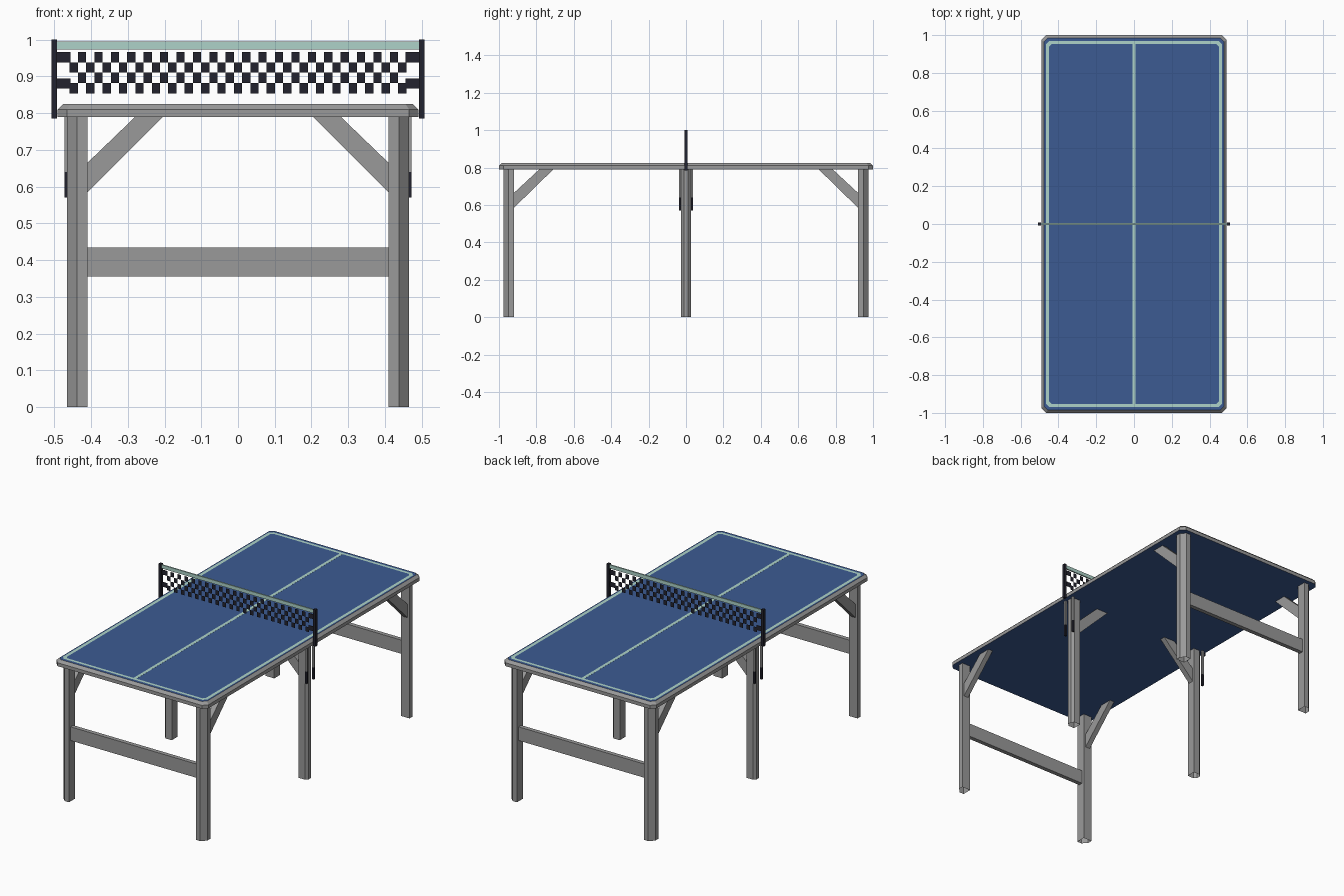
import bpy, bmesh

if "Cube" in bpy.data.objects:
    bpy.data.objects.remove(bpy.data.objects["Cube"])


def material(name, rgb):
    m = bpy.data.materials.new(name)
    m.diffuse_color = (*rgb, 1)
    m.use_nodes = True
    m.node_tree.nodes["Principled BSDF"].inputs["Base Color"].default_value = m.diffuse_color
    return m


GREY = material("grey_wood", (0.32, 0.32, 0.32))
BLUE = material("table_blue", (0.045, 0.105, 0.29))
MINT = material("pale_mint", (0.42, 0.65, 0.58))
DARK = material("net_dark", (0.016, 0.016, 0.026))


def make(name, verts, faces, *mats, fix=True):
    me = bpy.data.meshes.new(name)
    me.from_pydata(verts, [], faces)
    for m in mats:
        me.materials.append(m)
    if fix:
        bm = bmesh.new()
        bm.from_mesh(me)
        bmesh.ops.recalc_face_normals(bm, faces=bm.faces)
        bm.to_mesh(me)
        bm.free()
    ob = bpy.data.objects.new(name, me)
    bpy.context.collection.objects.link(ob)
    return ob


def loft(name, rings, *mats, caps=True):
    """Skin between equal-length rings of points."""
    n = len(rings[0])
    verts = [p for r in rings for p in r]
    faces = [(k * n + i, k * n + (i + 1) % n, (k + 1) * n + (i + 1) % n, (k + 1) * n + i)
             for k in range(len(rings) - 1) for i in range(n)]
    if caps:
        faces += [tuple(range(n)), tuple(range(len(verts) - n, len(verts)))]
    return make(name, verts, faces, *mats)


def box(name, x0, x1, y0, y1, z0, z1, mat):
    base = [(x0, y0), (x1, y0), (x1, y1), (x0, y1)]
    return loft(name, [[(x, y, z) for x, y in base] for z in (z0, z1)], mat)


def octagon(hx, hy, c, z):
    """Rectangle with clipped corners."""
    return [(sx * x, sy * y, z) for sx, sy, flip in ((1, 1, 0), (-1, 1, 1), (-1, -1, 0), (1, -1, 1))
            for x, y in ([(hx, hy - c), (hx - c, hy)][::-1 if flip else 1])]


# Table top: grey edge with sloped upper rim, blue playing face and underside
top = loft("table_top", [octagon(0.491, 1.0, 0.025, 0.79), octagon(0.491, 1.0, 0.025, 0.81),
                         octagon(0.476, 0.985, 0.02, 0.825)], GREY, BLUE)
for p in top.data.polygons:
    if abs(p.normal.z) > 0.95:
        p.material_index = 1

# Painted lines
zs = 0.8255
loft("border_line", [octagon(0.467, 0.968, 0.018, zs), octagon(0.449, 0.952, 0.012, zs)], MINT, caps=False)
box("centre_line", -0.009, 0.009, -0.952, 0.952, 0.8245, zs, MINT)

# Corner legs (outer corner clipped) with lengthwise braces
for sx in (-1, 1):
    for sy in (-1, 1):
        prof = [(0.41, 0.92), (0.465, 0.92), (0.465, 0.948), (0.438, 0.975), (0.41, 0.975)]
        loft("corner_leg", [[(sx * x, sy * y, z) for x, y in prof] for z in (0, 0.79)], GREY, caps=False)
        side = [(0.925, 0.58), (0.925, 0.66), (0.785, 0.79), (0.71, 0.79)]
        loft("corner_brace", [[(sx * x, sy * y, z) for y, z in side] for x in (0.423, 0.453)], GREY)

    # Middle legs with crosswise braces
    prof = [(0.41, -0.026), (0.45, -0.026), (0.465, -0.011), (0.465, 0.011), (0.45, 0.026), (0.41, 0.026)]
    loft("middle_leg", [[(sx * x, y, z) for x, y in prof] for z in (0, 0.79)], GREY, caps=False)
    side = [(0.415, 0.58), (0.415, 0.66), (0.28, 0.79), (0.205, 0.79)]
    loft("middle_brace", [[(sx * x, y, z) for x, z in side] for y in (-0.016, 0.016)], GREY)

    # Hanging side straps with dark ends
    for sy in (-1, 1):
        a, b = sorted((sx * 0.46, sx * 0.472))
        c, d = sorted((sy * 0.027, sy * 0.038))
        box("side_strap", a, b, c, d, 0.64, 0.79, GREY)
        box("strap_end", a, b, c, d, 0.57, 0.64, DARK)

    # Net posts and tie tabs
    a, b = sorted((sx * 0.492, sx * 0.507))
    box("net_post", a, b, -0.008, 0.008, 0.785, 1.0, DARK)
    a, b = sorted((sx * 0.456, sx * 0.493))
    for z in (0.938, 0.867):
        box("net_tie", a, b, -0.001, 0.001, z, z + 0.028, DARK)

# End stretchers
for sy in (-1, 1):
    a, b = sorted((sy * 0.935, sy * 0.96))
    box("end_stretcher", -0.412, 0.412, a, b, 0.355, 0.435, GREY)

# Net: mint top band and a chequered mesh
box("net_band", -0.493, 0.493, -0.004, 0.004, 0.974, 0.995, MINT)
verts, faces = [], []
cols, w, h = 41, 0.916 / 41, 0.0282
for r in range(4):
    for c in range(cols):
        if (r + c) % 2 == 0:
            x, z = -0.458 + c * w, 0.854 + r * h
            n = len(verts)
            verts += [(x, 0, z), (x + w, 0, z), (x + w, 0, z + h), (x, 0, z + h)]
            faces.append((n, n + 1, n + 2, n + 3))
make("net_mesh", verts, faces, DARK, fix=False)
